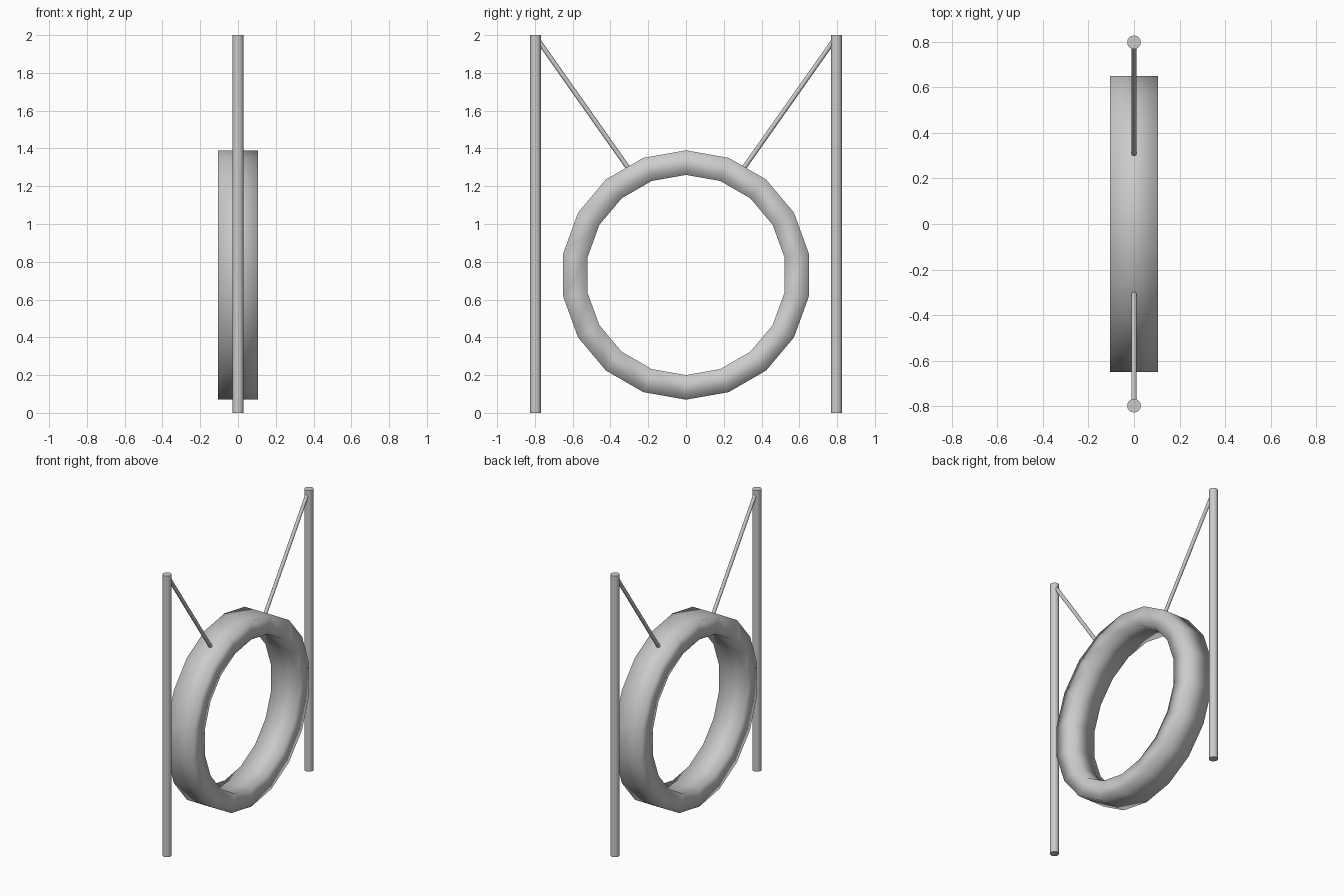
import bpy, bmesh
from math import sin, cos, tau
from mathutils import Vector

if "Cube" in bpy.data.objects:
    bpy.data.objects.remove(bpy.data.objects["Cube"])


def finish(bm, name, angle=None):
    bmesh.ops.recalc_face_normals(bm, faces=bm.faces)
    mesh = bpy.data.meshes.new(name)
    bm.to_mesh(mesh)
    bm.free()
    obj = bpy.data.objects.new(name, mesh)
    bpy.context.collection.objects.link(obj)
    bpy.ops.object.select_all(action='DESELECT')
    obj.select_set(True)
    bpy.context.view_layer.objects.active = obj
    if angle is None:
        bpy.ops.object.shade_smooth()
    else:
        bpy.ops.object.shade_smooth_by_angle(angle=angle)
    return obj


def rod(name, start, end, radius, sides):
    start, end = Vector(start), Vector(end)
    axis = end - start
    bm = bmesh.new()
    bmesh.ops.create_cone(bm, cap_ends=True, segments=sides,
                          radius1=radius, radius2=radius, depth=axis.length)
    bm.transform(axis.to_track_quat('Z', 'Y').to_matrix().to_4x4())
    bmesh.ops.translate(bm, verts=bm.verts, vec=(start + end) / 2)
    return finish(bm, name, 0.8)


# Hanging tyre ring: rectangular section swept in 18 steps around the x axis
SIDES, CENTRE_Z = 18, 0.73
section = [(-0.105, 0.66), (0.105, 0.66), (0.105, 0.53), (-0.105, 0.53)]
bm = bmesh.new()
loops = []
for i in range(SIDES):
    a = tau * i / SIDES
    loops.append([bm.verts.new((x, r * sin(a), CENTRE_Z + r * cos(a)))
                  for x, r in section])
for i in range(SIDES):
    p, q = loops[i], loops[(i + 1) % SIDES]
    for j in range(4):
        k = (j + 1) % 4
        bm.faces.new((p[j], p[k], q[k], q[j]))
finish(bm, "tyre_ring")

# Upright posts and the ropes that hold the ring
for side, label in ((-1, "left"), (1, "right")):
    rod(f"{label}_post", (0, side * 0.797, 0), (0, side * 0.797, 2), 0.03, 16)
    rod(f"{label}_rope", (0, side * 0.305, 1.295), (0, side * 0.795, 1.99), 0.0125, 10)
